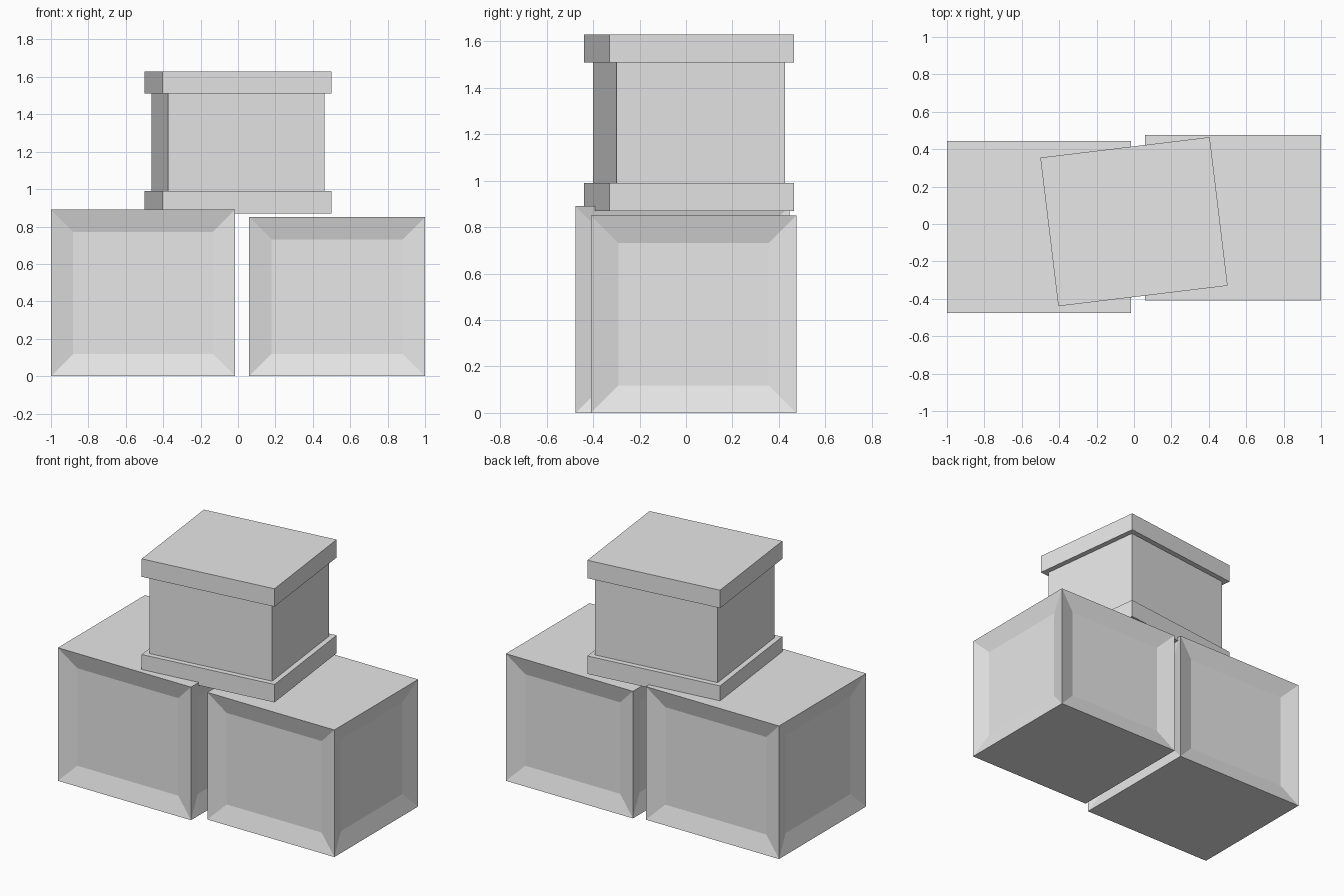
import bpy
import bmesh
import math
from mathutils import Matrix, Vector

# Remove the default cube
cube = bpy.data.objects.get("Cube")
if cube:
    bpy.data.objects.remove(cube, do_unlink=True)

# Single plain grey material
GREY = (0.8, 0.8, 0.8, 1.0)
mat = bpy.data.materials.new("light_grey")
mat.use_nodes = True
mat.diffuse_color = GREY
mat.node_tree.nodes["Principled BSDF"].inputs["Base Color"].default_value = GREY


def finish(bm, name, location, angle=0.0):
    mesh = bpy.data.meshes.new(name)
    bm.normal_update()
    bm.to_mesh(mesh)
    bm.free()
    mesh.materials.append(mat)
    obj = bpy.data.objects.new(name, mesh)
    obj.location = location
    obj.rotation_euler.z = angle
    bpy.context.collection.objects.link(obj)
    return obj


def box(size):
    """Box standing on its own origin."""
    bm = bmesh.new()
    bmesh.ops.create_cube(bm, size=1.0)
    bmesh.ops.scale(bm, vec=Vector(size), verts=bm.verts)
    bmesh.ops.translate(bm, vec=(0, 0, size[2] / 2), verts=bm.verts)
    bm.normal_update()
    return bm


def side_faces(bm):
    return [f for f in bm.faces if abs(f.normal.z) < 0.5]


RECESS = 0.035


def panelled_crate(name, lo, hi):
    """Crate with a sunken panel on each of its four sides."""
    size = [b - a for a, b in zip(lo, hi)]
    bm = box(size)
    bmesh.ops.inset_individual(bm, faces=side_faces(bm), thickness=0.119,
                               depth=-RECESS, use_even_offset=True)
    finish(bm, name, ((lo[0] + hi[0]) / 2, (lo[1] + hi[1]) / 2, lo[2]))


# Two lower crates side by side
panelled_crate("right_crate", (-1.0, -0.475, 0), (-0.015, 0.445, 0.89))
panelled_crate("left_crate", (0.06, -0.41, 0), (1.0, 0.475, 0.85))

# Upper crate: one turned box whose middle band is pushed in
WIDTH, DEPTH = 0.912, 0.80
BASE, TOP, RIM = 0.87, 1.63, 0.12
TURN = math.radians(6.9)
bm = box((WIDTH, DEPTH, TOP - BASE))
for z in (RIM, TOP - BASE - RIM):
    bmesh.ops.bisect_plane(bm, geom=bm.verts[:] + bm.edges[:] + bm.faces[:],
                           plane_co=(0, 0, z), plane_no=(0, 0, 1))
bm.normal_update()
middle = (TOP - BASE) / 2
band = [f for f in side_faces(bm)
        if abs(f.calc_center_median().z - middle) < 0.05]
ring = bmesh.ops.extrude_face_region(bm, geom=band)
bmesh.ops.delete(bm, geom=[f for f in band if f.is_valid], context='FACES')
inner = [v for v in ring["geom"] if isinstance(v, bmesh.types.BMVert)]
shrink = Matrix.Diagonal((1 - 2 * RECESS / WIDTH, 1 - 2 * RECESS / DEPTH, 1))
for v in inner:
    v.co = shrink @ v.co
bmesh.ops.recalc_face_normals(bm, faces=bm.faces)
finish(bm, "top_crate", (0, 0.0125, BASE), TURN)
